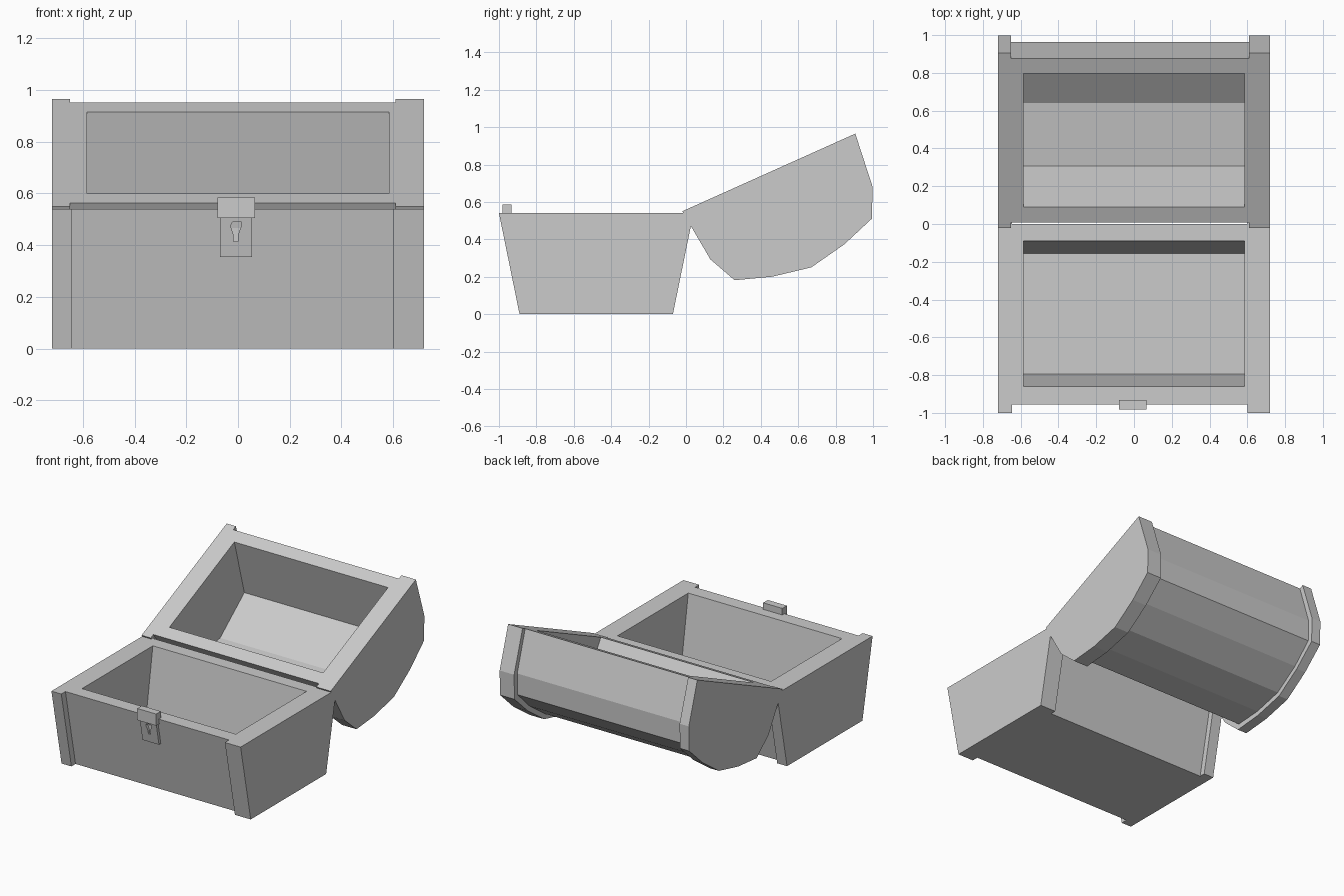
import bpy, bmesh, math

if "Cube" in bpy.data.objects:
    bpy.data.objects.remove(bpy.data.objects["Cube"])


def prism(name, pts, x0, x1):
    """Extrude a (y, z) profile along x."""
    bm = bmesh.new()
    face = bm.faces.new([bm.verts.new((x0, y, z)) for y, z in pts])
    ext = bmesh.ops.extrude_face_region(bm, geom=[face])
    moved = [v for v in ext["geom"] if isinstance(v, bmesh.types.BMVert)]
    bmesh.ops.translate(bm, verts=moved, vec=(x1 - x0, 0, 0))
    bmesh.ops.recalc_face_normals(bm, faces=bm.faces[:])
    me = bpy.data.meshes.new(name)
    bm.to_mesh(me)
    bm.free()
    ob = bpy.data.objects.new(name, me)
    bpy.context.collection.objects.link(ob)
    return ob


def boolean(ob, other, operation):
    """Apply a boolean and discard the second solid."""
    mod = ob.modifiers.new(operation.lower(), 'BOOLEAN')
    mod.operation, mod.solver, mod.object = operation, 'EXACT', other
    bpy.context.view_layer.objects.active = ob
    bpy.ops.object.modifier_apply(modifier=mod.name)
    bpy.data.objects.remove(other)


def shell(name, body, end, cavity, left, right):
    """Middle body with a thicker band at each end and a hollow inside."""
    ob = prism(name, body, left - 0.03, right + 0.03)
    boolean(ob, prism("left_band", end, -0.72, left), 'UNION')
    boolean(ob, prism("right_band", end, right, 0.72), 'UNION')
    boolean(ob, prism("hollow", cavity, -0.585, 0.585), 'DIFFERENCE')
    return ob


# Chest base, walls leaning outward to the rim
def trough(y0, y1, lean, z0, z1):
    return [(y0, z1), (y0 + lean, z0), (y1 - lean, z0), (y1, z1)]


k = 0.085 / 0.41
base = shell("chest_base",
             trough(-0.955, 0.0, 0.11, 0, 0.54),
             trough(-1.0, 0.04, 0.11, 0, 0.54),
             trough(-0.86 - 0.1 * 0.16, -0.09 + 0.1 * 0.16, 0.081, 0.13, 0.64),
             -0.645, 0.60)

# Faceted lid, described along its rim (u) and depth (n), swung open
ANG = math.atan2(0.415, 0.925)
C, S = math.cos(ANG), math.sin(ANG)
W = 1.014


def swing(half):
    full = half + [(W - u, n) for u, n in reversed(half) if abs(u - W / 2) > 1e-4]
    return [(-0.02 + u * C + n * S, 0.55 + u * S - n * C) for u, n in full]


lid_end = [(0, 0), (0.032, 0.297), (0.105, 0.451), (0.296, 0.516), (W / 2, 0.556)]
lid_mid = [(0.031, 0), (0.065, 0.287), (0.128, 0.42), (0.302, 0.484), (W / 2, 0.522)]
lid_in = [(0.105, -0.1), (0.18, 0.4), (W / 2, 0.485)]
lid = shell("chest_lid", swing(lid_mid), swing(lid_end), swing(lid_in), -0.65, 0.61)

# Lock plate with a tapering keyhole
plate = prism("lock_plate",
              [(-0.968, 0.51), (-0.938, 0.355), (-0.90, 0.355), (-0.93, 0.51)],
              -0.07, 0.055)
key = [(-0.018, 0.49), (0.016, 0.49), (0.016, 0.475), (0.003, 0.44),
       (0.003, 0.415), (-0.014, 0.415), (-0.014, 0.44), (-0.026, 0.475)]
bm = bmesh.new()
f = bm.faces.new([bm.verts.new((x - 0.003, -1.0, z)) for x, z in key])
e = bmesh.ops.extrude_face_region(bm, geom=[f])
bmesh.ops.translate(bm, vec=(0, 0.06, 0),
                    verts=[v for v in e["geom"] if isinstance(v, bmesh.types.BMVert)])
bmesh.ops.recalc_face_normals(bm, faces=bm.faces[:])
me = bpy.data.meshes.new("keyhole")
bm.to_mesh(me)
bm.free()
keyhole = bpy.data.objects.new("keyhole", me)
bpy.context.collection.objects.link(keyhole)
boolean(plate, keyhole, 'DIFFERENCE')

# Catch block standing above the rim
prism("lock_catch",
      [(-0.982, 0.505), (-0.932, 0.505), (-0.932, 0.585), (-0.982, 0.585)],
      -0.08, 0.065)
